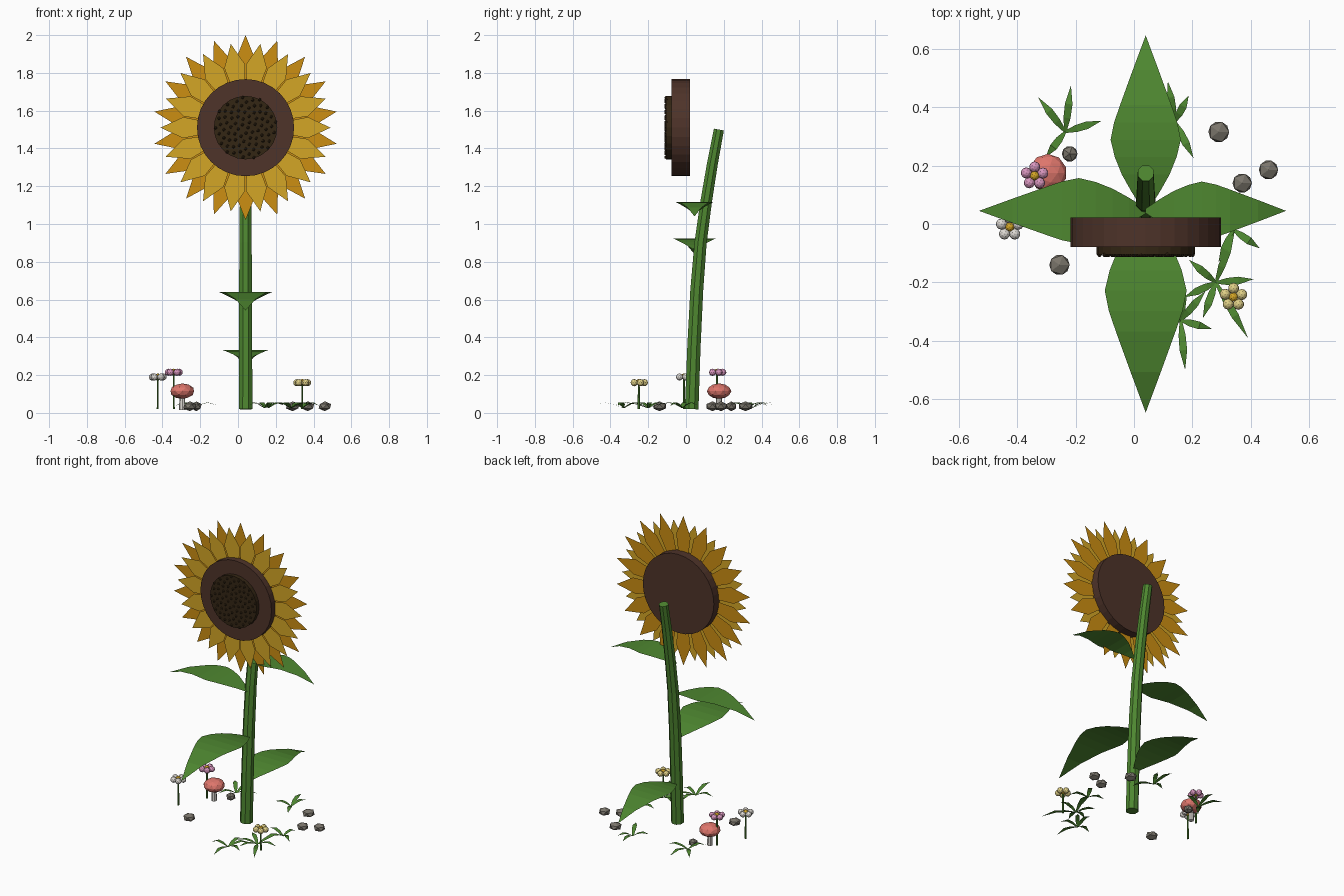
import bpy, bmesh, math, random
from mathutils import Vector, Matrix

if "Cube" in bpy.data.objects:
    bpy.data.objects.remove(bpy.data.objects["Cube"])

random.seed(4)


def mat(name, r, g, b):
    m = bpy.data.materials.new(name)
    lin = [((c / 255 + 0.055) / 1.055) ** 2.4 for c in (r, g, b)]
    m.diffuse_color = (*lin, 1)
    m.use_nodes = True
    m.node_tree.nodes["Principled BSDF"].inputs["Base Color"].default_value = m.diffuse_color
    return m


GREEN = mat("leaf green", 78, 135, 48)
YELLOW = mat("petal yellow", 212, 166, 38)
ORANGE = mat("petal amber", 204, 142, 18)
BROWN = mat("disc brown", 78, 51, 41)
SEED = mat("seed brown", 52, 38, 20)
STONE = mat("stone grey", 122, 117, 107)
RED = mat("mushroom red", 222, 118, 108)
PINK = mat("blossom pink", 216, 150, 190)
WHITE = mat("blossom white", 222, 218, 212)
CREAM = mat("blossom cream", 224, 208, 135)


def finish(name, bm, *mats):
    me = bpy.data.meshes.new(name)
    bm.to_mesh(me)
    bm.free()
    for m in mats:
        me.materials.append(m)
    ob = bpy.data.objects.new(name, me)
    bpy.context.collection.objects.link(ob)
    return ob


def add_ball(bm, loc, scale, sub=1, index=0):
    mx = Matrix.Translation(loc) @ Matrix.Diagonal((*scale, 1))
    r = bmesh.ops.create_icosphere(bm, subdivisions=sub, radius=1, matrix=mx)
    for f in {f for v in r["verts"] for f in v.link_faces}:
        f.material_index = index


def add_cyl(bm, loc, r1, r2, depth, sides, rot=Matrix(), index=0):
    r = bmesh.ops.create_cone(bm, cap_ends=True, segments=sides, radius1=r1, radius2=r2,
                              depth=depth, matrix=Matrix.Translation(loc) @ rot)
    for f in {f for v in r["verts"] for f in v.link_faces}:
        f.material_index = index


def add_strip(bm, rows):
    """Flat strip from (left, right) pairs, ending in one tip point."""
    prev = None
    for a, b in rows[:-1]:
        cur = (bm.verts.new(a), bm.verts.new(b))
        if prev:
            bm.faces.new((prev[0], prev[1], cur[1], cur[0]))
        prev = cur
    bm.faces.new((prev[0], prev[1], bm.verts.new(rows[-1])))


# Stem: rings swept along a path that leans back near the top
bm = bmesh.new()
path = [(0.03, 0.02, .039), (0.042, 0.35, .038), (0.057, 0.65, .037), (0.077, 0.9, .035),
        (0.107, 1.12, .033), (0.14, 1.32, .031), (0.174, 1.5, .029)]
prev = None
for i, (y, z, r) in enumerate(path):
    a, b = path[max(i - 1, 0)], path[min(i + 1, len(path) - 1)]
    tilt = Matrix.Rotation(-math.atan2(b[0] - a[0], b[1] - a[1]), 3, 'X')
    ring = []
    for k in range(8):
        t = math.tau * (k + .5) / 8
        ring.append(bm.verts.new(Vector((.04, y, z)) +
                                 tilt @ Vector((r * math.cos(t), r * math.sin(t), 0))))
    if prev:
        for k in range(8):
            bm.faces.new((prev[k], prev[(k + 1) % 8], ring[(k + 1) % 8], ring[k]))
    else:
        bm.faces.new(ring[::-1])
    prev = ring
bm.faces.new(prev)
finish("stem", bm, GREEN)


# Big leaves: start point, direction, length, half width, rise, fall
def leaf(name, start, direction, length, half, rise, fall):
    bm = bmesh.new()
    d = Vector(direction)
    side = Vector((-d.y, d.x, 0))
    rows = []
    for t, w in ((0, .08), (.1, .4), (.2, .68), (.3, .88), (.4, 1), (.5, .9), (.6, .73), (.8, .37)):
        c = Vector(start) + d * length * t + Vector((0, 0, rise * t - fall * t * t))
        rows.append((c + side * half * w, c - side * half * w))
    rows.append(Vector(start) + d * length + Vector((0, 0, rise - fall)))
    add_strip(bm, rows)
    finish(name, bm, GREEN)


leaf("leaf_front", (.04, .05, .572), (0, -1, 0), .695, .14, .30, .33)
leaf("leaf_back", (.04, .05, .28), (0, 1, 0), .595, .12, .24, .275)
leaf("leaf_left", (.04, .045, .867), (-1, 0, 0), .57, .112, .25, .277)
leaf("leaf_right", (.04, .045, 1.06), (1, 0, 0), .48, .10, .25, .27)

# Flower head: disc, seed bed, seeds
HX, HZ = .04, 1.51
face_front = Matrix.Rotation(math.pi / 2, 4, 'X')
bm = bmesh.new()
add_cyl(bm, (HX, -.028, HZ), .257, .257, .1, 32, face_front)
ob = finish("head_disc", bm, BROWN)
bm = bmesh.new()
add_cyl(bm, (HX, -.09, HZ), .168, .168, .03, 24, face_front)
finish("seed_bed", bm, SEED)
bm = bmesh.new()
for i in range(80):
    r = .166 * math.sqrt((i + .5) / 80)
    t = i * 2.39996
    add_ball(bm, (HX + r * math.cos(t), -.105, HZ + r * math.sin(t)), (.009,) * 3)
finish("seeds", bm, SEED)


# Petal rings: flat pointed blades around the disc
def petals(name, y, offset, tip, wide, half, m):
    bm = bmesh.new()
    for k in range(18):
        t = math.radians(20 * k + offset)
        d = Vector((math.sin(t), 0, math.cos(t)))
        s = Vector((math.cos(t), 0, -math.sin(t)))
        c = Vector((HX, y, HZ))
        add_strip(bm, [(c + d * r - s * w, c + d * r + s * w)
                       for r, w in ((.2, .03), (wide, half))] + [c + d * tip])
    finish(name, bm, m)


petals("petals_outer", -.030, 0, .49, .36, .052, ORANGE)
petals("petals_inner", -.039, 10, .45, .33, .056, YELLOW)

# Stones
bm = bmesh.new()
for x, y, r in ((.29, .315, .04), (.46, .185, .037), (.37, .14, .037),
                (-.22, .24, .03), (-.255, -.14, .039)):
    add_ball(bm, (x, y, .035), (r, r, .026))
finish("stones", bm, STONE)

# Mushroom
bm = bmesh.new()
add_cyl(bm, (-.295, .175, .055), .017, .014, .08, 8, index=1)
add_ball(bm, (-.295, .175, .115), (.065, .065, .041), 2)
finish("mushroom", bm, RED, WHITE)

# Small blossoms on thin stalks
for name, x, y, z, m in (("pink_blossom", -.34, .165, .215, PINK),
                         ("white_blossom", -.425, -.01, .19, WHITE),
                         ("cream_blossom", .34, -.25, .16, CREAM)):
    bm = bmesh.new()
    add_cyl(bm, (x, y, (z + .02) / 2), .006, .005, z - .02, 6, index=1)
    add_ball(bm, (x, y, z + .003), (.016,) * 3, 2, 2)
    for k in range(5):
        t = math.tau * k / 5 + .3
        add_ball(bm, (x + .03 * math.cos(t), y + .03 * math.sin(t), z), (.019,) * 3, 2)
    finish(name, bm, m, GREEN, YELLOW)

# Grass tufts: centre, then (angle in degrees, length) of each blade
tufts = [((-.235, .315), ((128, .15), (83, .16), (17, .13), (232, .11))),
         ((.28, -.20), ((70, .19), (5, .13), (140, .12), (205, .12), (250, .13), (300, .22))),
         ((.16, -.33), ((275, .17), (50, .13), (345, .11), (85, .13), (190, .11))),
         ((.14, .35), ((100, .14), (62, .10), (297, .14), (200, .10))),
         ((.34, -.02), ((325, .11), (65, .09), (170, .11), (245, .12)))]
bm = bmesh.new()
for (x, y), blades in tufts:
    for ang, length in blades:
        t = math.radians(ang)
        d, s = Vector((math.cos(t), math.sin(t), 0)), Vector((-math.sin(t), math.cos(t), 0))
        rows = []
        for u, w, z in ((0, .004, .025), (.3, .012, .045), (.6, .013, .055)):
            c = Vector((x, y, z)) + d * length * u
            rows.append((c + s * w, c - s * w))
        rows.append(Vector((x, y, random.uniform(.035, .05))) + d * length)
        add_strip(bm, rows)
finish("grass", bm, GREEN)
